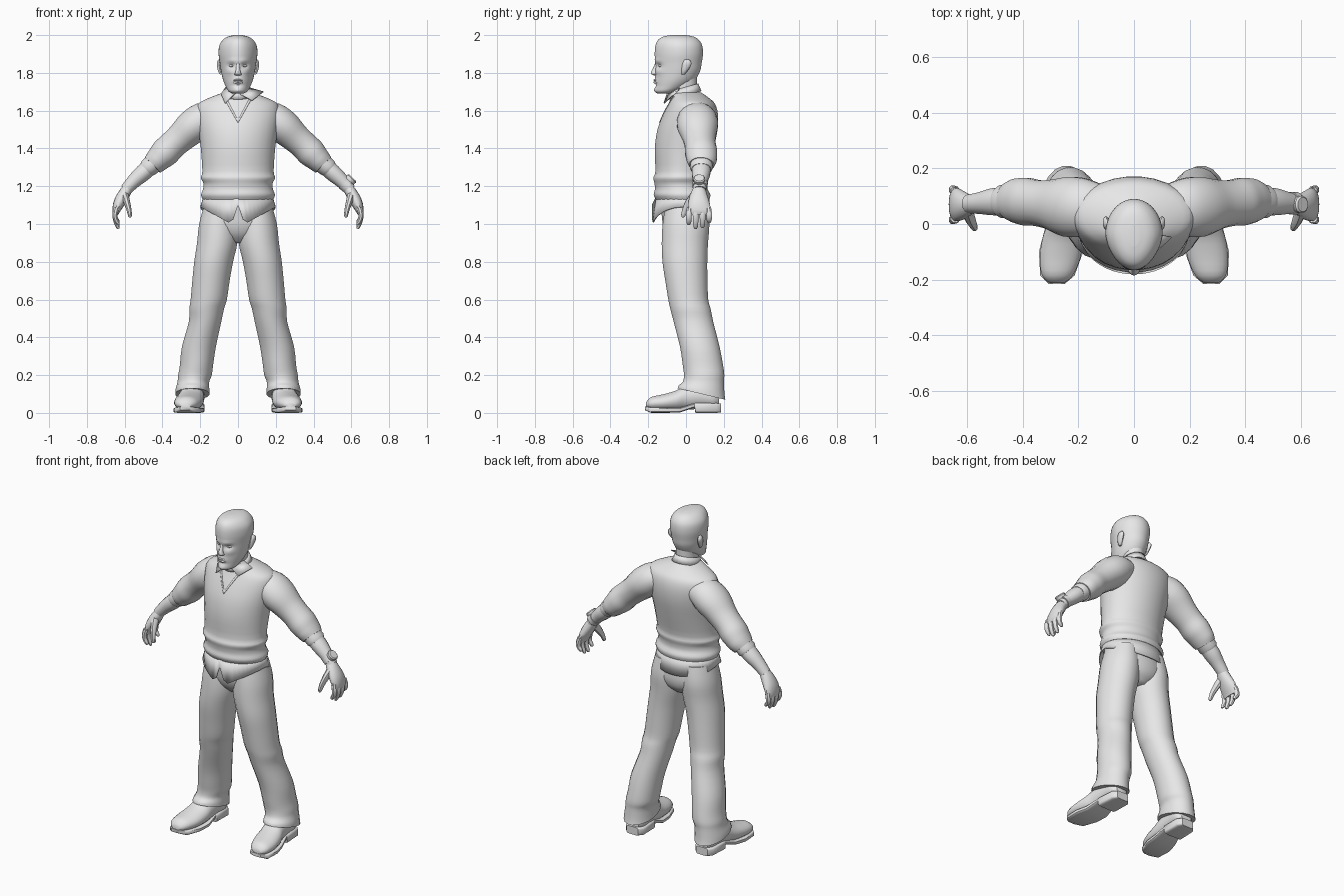
import bpy, bmesh, math
from mathutils import Vector
from mathutils.bvhtree import BVHTree

X, Y, Z = Vector((1, 0, 0)), Vector((0, 1, 0)), Vector((0, 0, 1))
grey = bpy.data.materials.new("plain_grey")
grey.diffuse_color = (0.8, 0.8, 0.8, 1)


def make(name, verts, faces, mirror=False, thick=0):
    bm = bmesh.new()
    vs = [bm.verts.new(v) for v in verts]
    for f in faces:
        bm.faces.new([vs[i] for i in f])
    bmesh.ops.recalc_face_normals(bm, faces=bm.faces)
    me = bpy.data.meshes.new(name)
    bm.to_mesh(me)
    bm.free()
    me.materials.append(grey)
    ob = bpy.data.objects.new(name, me)
    bpy.context.collection.objects.link(ob)
    if thick:
        ob.modifiers.new("thickness", 'SOLIDIFY').thickness = thick
    if mirror:
        ob.modifiers.new("mirror", 'MIRROR')
    return ob


def spline(rows, steps):
    """Catmull-Rom interpolation between rows of numbers."""
    if steps < 2:
        return rows
    out, last = [], len(rows) - 1
    for i in range(last):
        a, b, c, d = (rows[max(0, min(last, j))] for j in range(i - 1, i + 3))
        for s in range(steps):
            t = s / steps
            out.append([q + .5 * t * (r - p + t * (2 * p - 5 * q + 4 * r - w + t * (3 * (q - r) + w - p)))
                        for p, q, r, w in zip(a, b, c, d)])
    return out + [rows[last]]


def loft(name, rows, n=20, steps=3, axes=None, power=1, mirror=False, shape=None):
    """Skin over rings (x, y, z, radius_u, radius_v, tilt); rings follow the path unless axes are given."""
    rows = spline([tuple(r) + (0,) * (6 - len(r)) for r in rows], steps)
    verts = []
    for i, r in enumerate(rows):
        c = Vector(r[:3])
        if axes:
            u, v = axes
        else:
            d = Vector(rows[min(i + 1, len(rows) - 1)][:3]) - Vector(rows[max(i - 1, 0)][:3])
            v = d.cross(Y).normalized()
            u = v.cross(d).normalized()
        for k in range(n):
            a = 2 * math.pi * (k + .5) / n
            ca, sa = (math.copysign(abs(f) ** power, f) for f in (math.cos(a), math.sin(a)))
            p = c + u * r[3] * ca + v * r[4] * sa
            p.z += r[5] * (p.y - c.y)
            verts.append(shape(p, c) if shape else p)
    m = len(rows)
    faces = [(i * n + k, i * n + (k + 1) % n, (i + 1) * n + (k + 1) % n, (i + 1) * n + k)
             for i in range(m - 1) for k in range(n)]
    faces += [tuple(range(n)), tuple(range((m - 1) * n, m * n))]
    return make(name, verts, faces, mirror)


def stack(rows):
    """(z, front, back, half_width) to horizontal rings."""
    return [(0, (f + b) / 2, z, w, (b - f) / 2) for z, f, b, w in rows]


def band(name, top, bottom, n, thick):
    """Open cloth band; top and bottom map an angle to a point."""
    angles = [2 * math.pi * k / n for k in range(n)]
    verts = [f(a) for f in (top, bottom) for a in angles]
    return make(name, verts, [(k, (k + 1) % n, n + (k + 1) % n, n + k) for k in range(n)], thick=thick)


# sweater body, with waist folds and chest
sweater = loft("sweater", stack([
    (1.13, -.16, .125, .188), (1.155, -.172, .13, .197), (1.185, -.165, .115, .186),
    (1.215, -.168, .115, .184), (1.245, -.174, .122, .198), (1.28, -.163, .12, .19),
    (1.4, -.166, .148, .198), (1.5, -.152, .168, .212), (1.58, -.122, .17, .222),
    (1.635, -.095, .155, .212), (1.665, -.082, .125, .16), (1.69, -.075, .09, .095),
    (1.7, -.065, .07, .06)]), n=28, axes=(X, Y))

# sleeves, rolled cuffs, forearms
loft("sleeve", [
    (.12, .06, 1.575, .085, .07), (.18, .06, 1.555, .105, .092), (.24, .062, 1.515, .108, .092),
    (.3, .07, 1.46, .09, .08), (.345, .075, 1.42, .083, .076), (.385, .08, 1.38, .086, .078),
    (.415, .083, 1.35, .082, .07), (.435, .083, 1.33, .077, .064), (.453, .082, 1.312, .066, .058)],
    mirror=True)
loft("rolled_cuff", [(.435, .083, 1.33, .058, .053), (.475, .081, 1.298, .06, .051),
                     (.486, .081, 1.288, .052, .045)], steps=1, mirror=True)
loft("forearm", [(.43, .083, 1.335, .048, .044), (.5, .08, 1.273, .05, .045),
                 (.55, .075, 1.228, .04, .038), (.595, .072, 1.18, .034, .031)], n=14, mirror=True)

# hands
loft("palm", [(.58, .072, 1.195, .03, .027), (.605, .068, 1.155, .045, .032), (.63, .068, 1.11, .058, .03),
              (.645, .072, 1.07, .06, .021), (.647, .073, 1.05, .054, .014)], n=14, mirror=True)
for i, (y, tip) in enumerate([(.02, .995), (.053, .975), (.086, .98), (.118, 1.005)]):
    y2 = .07 + (y - .07) * 1.1
    loft(f"finger_{i + 1}", [(.643, y, 1.085, .016, .016), (.651, y2, 1.05, .017, .015),
                             (.647, y2, (1.05 + tip) / 2, .015, .013), (.636, y2, tip + .01, .012, .011),
                             (.633, y2, tip, .006, .006)], n=8, steps=2, mirror=True)
loft("thumb", [(.6, .05, 1.155, .026, .022), (.588, .018, 1.115, .023, .018), (.577, -.005, 1.075, .016, .014),
               (.572, -.015, 1.045, .012, .011), (.571, -.018, 1.035, .005, .005)], n=8, steps=2, mirror=True)

# wristwatch on one arm
loft("watch_strap", [(.563, .075, 1.217, .041, .04), (.583, .074, 1.197, .041, .038)], n=16, steps=1)
out = Vector((.68, 0, .73))
mid = Vector((.571, .07, 1.207))
side = out.cross(Y)
loft("watch_case", [tuple(mid + out * h) + (r, r) for h, r in ((.028, .03), (.046, .032), (.052, .026))],
     n=12, steps=1, axes=(Y, side))

# neck
loft("neck", stack([(1.64, -.07, .075, .07), (1.7, -.085, .06, .06), (1.76, -.085, .058, .06),
                    (1.82, -.08, .06, .06)]), n=18, axes=(X, Y))


def face(p, c):
    """Narrow the front of the skull, then press eyes and raise brow, cheeks and mouth."""
    front = max(0, c.y - p.y) / .125
    p.x *= 1 - .16 * front
    if front > .25:
        def bump(x, z, sx, sz, h):
            p.y -= h * math.exp(-((abs(p.x) - x) / sx) ** 2 - ((p.z - z) / sz) ** 2)
        bump(.034, 1.838, .018, .013, -.016)
        bump(.03, 1.864, .024, .009, .006)
        bump(.045, 1.805, .018, .014, .005)
        bump(0, 1.757, .024, .012, .006)
        bump(0, 1.735, .026, .007, -.006)
        bump(0, 1.708, .022, .012, .006)
    return p


loft("head", stack([
    (1.69, -.15, -.07, .028), (1.703, -.163, -.04, .05), (1.73, -.163, .01, .066), (1.765, -.163, .05, .08),
    (1.81, -.163, .075, .09), (1.85, -.163, .083, .096), (1.9, -.166, .09, .103), (1.945, -.162, .086, .099),
    (1.975, -.148, .068, .08), (1.992, -.12, .04, .054), (2.0, -.08, 0, .02)]),
    n=44, steps=5, axes=(X, Y), shape=face)
loft("nose", [(0, -.153, 1.86, .008, .008), (0, -.16, 1.83, .01, .012), (0, -.167, 1.805, .014, .018),
              (0, -.164, 1.793, .02, .018), (0, -.156, 1.785, .012, .012)], n=10, axes=(X, Y))
for name, z, h in (("upper_lip", 1.762, .005), ("lower_lip", 1.75, .006)):
    loft(name, [(-.027, -.152, z - .003, .003, .002), (-.012, -.164, z, .007, h),
                (.012, -.164, z, .007, h), (.027, -.152, z - .003, .003, .002)], n=8, axes=(Y, Z))
loft("eye", [(.018, -.137, 1.838, .004, .003), (.034, -.136, 1.838, .01, .008),
             (.05, -.127, 1.838, .004, .003)], n=8, axes=(Y, Z), mirror=True)
loft("ear", [(.088, -.015, 1.792, .008, .008), (.095, -.008, 1.81, .011, .016), (.1, .003, 1.84, .012, .024),
             (.101, .006, 1.86, .01, .02), (.096, .004, 1.872, .004, .01)], n=10, axes=(X, Y), mirror=True)

# shirt collar and its two points
band("shirt_collar",
     lambda a: (.066 * math.cos(a), -.013 + .078 * math.sin(a), 1.722 + .022 * math.sin(a)),
     lambda a: (.083 * math.cos(a), -.008 + .09 * math.sin(a), 1.682 + .022 * math.sin(a)), 20, .006)
make("collar_point_down", [(-.008, -.095, 1.695), (-.064, -.04, 1.722), (-.088, -.06, 1.685),
                           (-.068, -.115, 1.637)], [(0, 1, 2, 3)], thick=.006)
make("collar_point_raised", [(.012, -.095, 1.69), (.064, -.035, 1.722), (.135, -.05, 1.702),
                             (.075, -.105, 1.655)], [(0, 1, 2), (0, 2, 3)], thick=.006)

# V neckline trim laid onto the sweater
bm = bmesh.new()
bm.from_mesh(sweater.data)
tree = BVHTree.FromBMesh(bm)
bm.free()


def drape(x, z):
    hit = tree.ray_cast(Vector((x, -1, z)), Y)[0]
    return (x, hit.y - .003, z)


v = [drape((.066 + w) * t, 1.55 + .125 * t - w * (1 - t)) for t in [i / 8 for i in range(9)] for w in (0, .014)]
make("neckline_trim", v, [(2 * i, 2 * i + 1, 2 * i + 3, 2 * i + 2) for i in range(8)], mirror=True, thick=.004)


# untucked shirt tail, split at the front
def tail(a):
    x, y = .2 * math.cos(a), math.sin(a)
    ax = abs(x)
    if y < 0:
        z = 1.0 + .09 * (ax - .035) / .165 if ax > .035 else 1.0 + .1 * (1 - ax / .035)
        return (x, -.018 + .163 * y, z)
    return (x, -.018 + .155 * y, 1.09 - .055 * y)


band("shirt_tail", lambda a: (.182 * math.cos(a), -.018 + .138 * math.sin(a), 1.15), tail, 48, .006)

# trousers
loft("trouser_seat", stack([(1.13, -.14, .115, .175), (1.05, -.13, .122, .19), (.99, -.122, .125, .19),
                            (.94, -.1, .11, .14), (.9, -.06, .07, .06)]), n=24, axes=(X, Y))
loft("trouser_leg", [
    (.095, 0, 1.1, .085, .11), (.103, 0, 1.0, .104, .125), (.11, -.006, .9, .108, .124),
    (.129, -.006, .8, .104, .12), (.143, .002, .7, .1, .113), (.155, .012, .6, .097, .107),
    (.166, .024, .55, .093, .108), (.175, .04, .48, .087, .106), (.207, .073, .35, .091, .106),
    (.22, .09, .25, .089, .108), (.228, .096, .2, .09, .108), (.236, .092, .165, .085, .11),
    (.241, .083, .125, .09, .122, -.18), (.242, .082, .1, .091, .128, -.24)],
    axes=(X, Y), mirror=True)

# shoes: upper, and sole with raised arch and heel
loft("shoe_upper", [
    (.277, -.212, .042, .026, .014), (.275, -.185, .05, .056, .034), (.265, -.12, .055, .074, .044),
    (.255, -.05, .065, .074, .055), (.246, 0, .08, .067, .068), (.24, .08, .09, .062, .068),
    (.237, .145, .08, .058, .058), (.237, .175, .07, .035, .04)],
    axes=(X, Z), mirror=True, shape=lambda p, c: Vector((p.x, p.y, max(p.z, .018))))
loft("shoe_sole", [
    (.278, -.216, .024, .028, .01), (.275, -.185, .015, .062, .015), (.262, -.1, .014, .08, .014),
    (.25, -.03, .016, .074, .013), (.243, .045, .04, .06, .012), (.242, .05, .027, .064, .027),
    (.238, .16, .026, .062, .026), (.238, .185, .026, .04, .024)],
    n=16, steps=1, axes=(X, Z), power=.35, mirror=True)

# smooth shading with sharp edges kept
for ob in bpy.context.scene.objects:
    ob.select_set(True)
bpy.context.view_layer.objects.active = sweater
bpy.ops.object.shade_smooth_by_angle(angle=math.radians(42))
